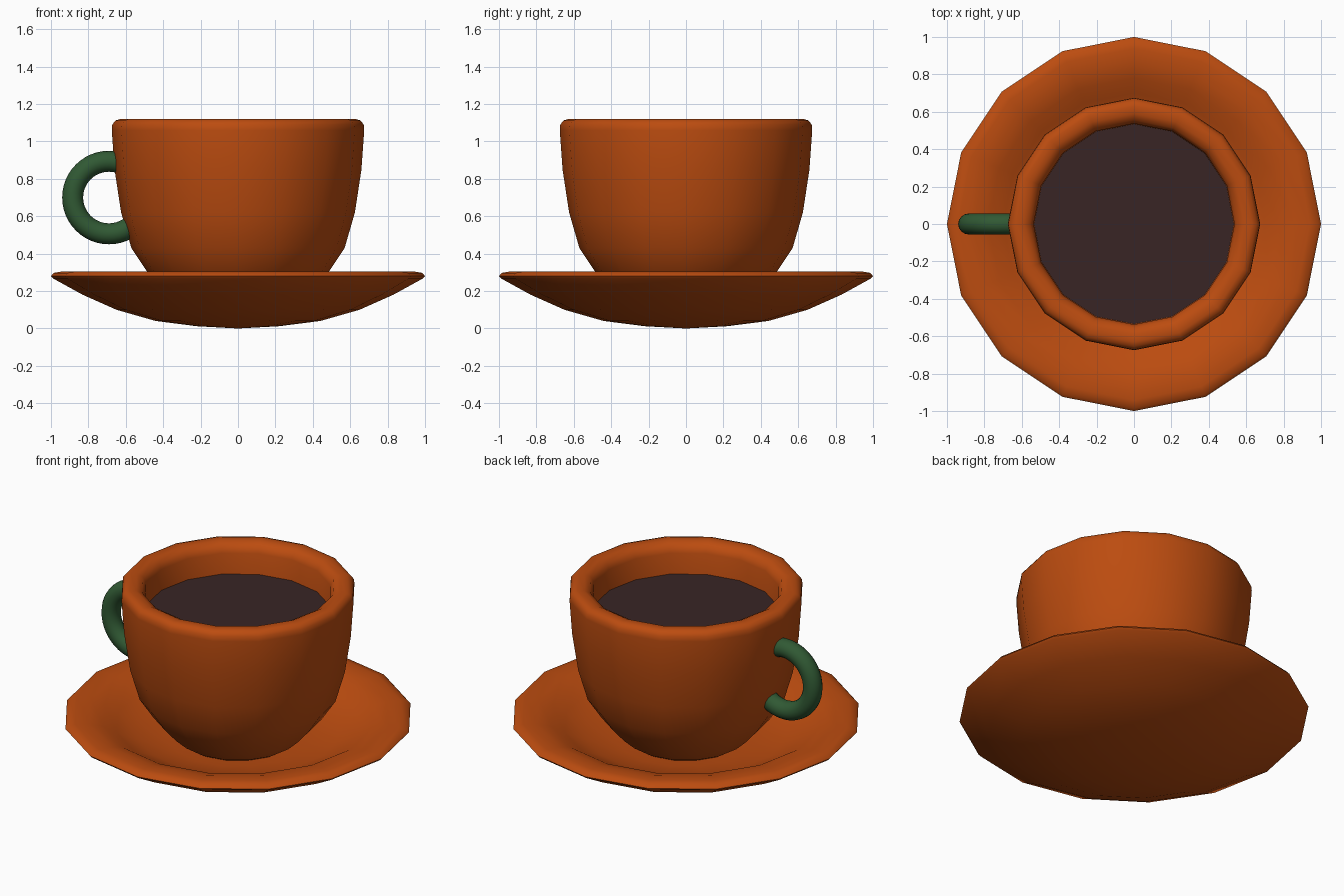
import bpy, bmesh, math

if "Cube" in bpy.data.objects:
    bpy.data.objects.remove(bpy.data.objects["Cube"])

SIDES = 16


def material(name, rgb):
    m = bpy.data.materials.new(name)
    m.diffuse_color = (*rgb, 1)
    m.use_nodes = True
    m.node_tree.nodes["Principled BSDF"].inputs["Base Color"].default_value = m.diffuse_color
    return m


orange = material("burnt_orange", (0.50, 0.072, 0.005))
green = material("dark_green", (0.030, 0.100, 0.034))
brown = material("coffee_brown", (0.040, 0.018, 0.018))


def lathe(name, profile, mat):
    """Revolve (radius, height) points round z; radius 0 becomes a pole."""
    bm = bmesh.new()
    verts = [bm.verts.new((r, 0, z)) for r, z in profile]
    edges = [bm.edges.new(pair) for pair in zip(verts, verts[1:])]
    bmesh.ops.spin(bm, geom=verts + edges, cent=(0, 0, 0), axis=(0, 0, 1),
                   angle=math.tau, steps=SIDES, use_merge=False)
    bmesh.ops.remove_doubles(bm, verts=bm.verts, dist=1e-4)
    bmesh.ops.dissolve_degenerate(bm, dist=1e-5, edges=bm.edges)
    bmesh.ops.recalc_face_normals(bm, faces=bm.faces)
    mesh = bpy.data.meshes.new(name)
    bm.to_mesh(mesh)
    bm.free()
    mesh.materials.append(mat)
    ob = bpy.data.objects.new(name, mesh)
    bpy.context.collection.objects.link(ob)
    smooth(ob)
    return ob


def smooth(ob):
    bpy.ops.object.select_all(action='DESELECT')
    ob.select_set(True)
    bpy.context.view_layer.objects.active = ob
    bpy.ops.object.shade_smooth_by_angle(angle=math.radians(50))


# Saucer: shallow bowl with a rounded lip and a sunken well
lathe("saucer", [
    (0, 0), (0.22, 0.012), (0.44, 0.04), (0.65, 0.10), (0.83, 0.18),
    (0.99, 0.268), (1.0, 0.28), (0.985, 0.297), (0.94, 0.305), (0.86, 0.30),
    (0.78, 0.278), (0.70, 0.232), (0.58, 0.182), (0.40, 0.15), (0, 0.14)],
    orange)

# Cup: closed wall, outside up to the rolled rim and down the inside
lathe("cup", [
    (0, 0.12), (0.28, 0.125), (0.35, 0.165), (0.42, 0.23), (0.49, 0.31),
    (0.57, 0.43), (0.625, 0.62), (0.66, 0.85), (0.675, 1.06), (0.672, 1.09),
    (0.655, 1.112), (0.63, 1.12), (0.59, 1.118), (0.555, 1.10), (0.537, 1.06),
    (0.533, 0.85), (0.50, 0.62), (0.42, 0.40), (0.25, 0.25), (0, 0.22)],
    orange)

# Coffee surface
lathe("coffee", [(0, 0.93), (0.535, 0.93)], brown)
for p in bpy.data.objects["coffee"].data.polygons:
    if p.normal.z < 0:
        p.flip()

# Handle: ring whose inner half is buried in the cup wall
bpy.ops.mesh.primitive_torus_add(
    location=(-0.69, 0, 0.70), rotation=(math.pi / 2, 0, 0),
    major_radius=0.194, minor_radius=0.056, major_segments=48, minor_segments=16)
handle = bpy.context.object
handle.name = "handle"
handle.data.materials.append(green)
smooth(handle)
